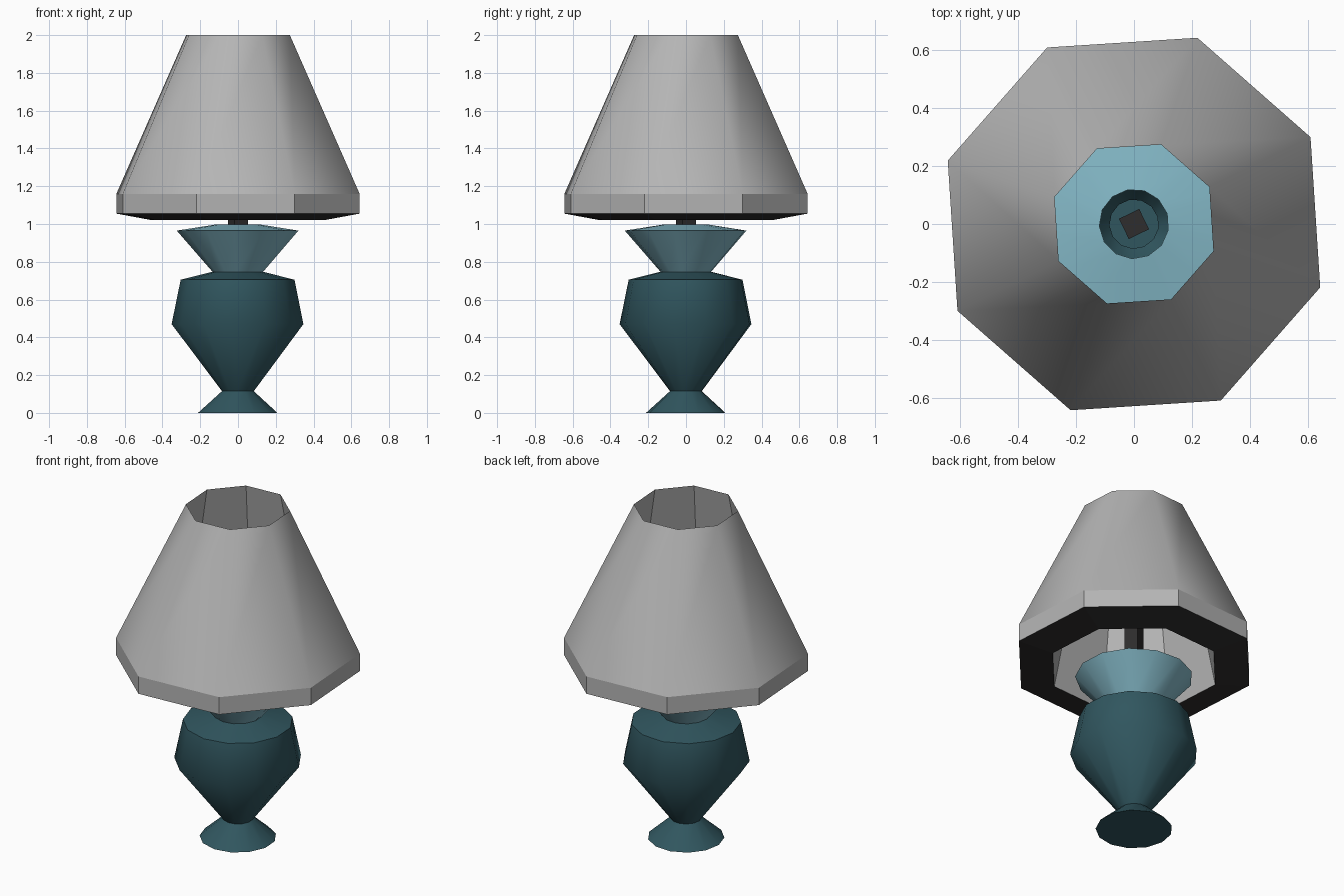
import bpy, bmesh, math

if "Cube" in bpy.data.objects:
    bpy.data.objects.remove(bpy.data.objects["Cube"])


def material(name, rgb):
    m = bpy.data.materials.new(name)
    m.diffuse_color = (*rgb, 1)
    m.use_nodes = True
    m.node_tree.nodes["Principled BSDF"].inputs["Base Color"].default_value = m.diffuse_color
    return m


GREY = material("shade grey", (0.46, 0.46, 0.46))
DARK = material("dark metal", (0.028, 0.026, 0.026))
TEAL = material("deep teal", (0.030, 0.093, 0.114))
BLUE = material("pale blue", (0.23, 0.48, 0.57))


def lathe(name, profile, sides, turn, mats, closed=False, cap_start=False, cap_end=False):
    """Spin (radius, z) points, listed bottom to top on the outside."""
    bm = bmesh.new()
    rings = []
    for r, z in profile:
        ring = []
        for i in range(sides):
            a = math.radians(turn) + 2 * math.pi * i / sides
            ring.append(bm.verts.new((r * math.cos(a), r * math.sin(a), z)))
        rings.append(ring)
    pairs = list(zip(rings, rings[1:]))
    if closed:
        pairs.append((rings[-1], rings[0]))
    for lower, upper in pairs:
        for i in range(sides):
            j = (i + 1) % sides
            bm.faces.new((lower[i], lower[j], upper[j], upper[i]))
    if cap_start:
        bm.faces.new(rings[0][::-1])
    if cap_end:
        bm.faces.new(rings[-1])
    mesh = bpy.data.meshes.new(name)
    bm.to_mesh(mesh)
    bm.free()
    for m in mats:
        mesh.materials.append(m)
    ob = bpy.data.objects.new(name, mesh)
    bpy.context.collection.objects.link(ob)
    return ob


def smooth(ob, degrees):
    bpy.ops.object.select_all(action='DESELECT')
    ob.select_set(True)
    bpy.context.view_layer.objects.active = ob
    bpy.ops.object.shade_smooth_by_angle(angle=math.radians(degrees))


# Urn-shaped body: foot, waist, belly and shoulder
body = lathe("body", [(0.212, 0), (0.085, 0.115), (0.352, 0.47), (0.304, 0.705), (0.135, 0.747)],
             13, 183.5, [TEAL], cap_start=True)
smooth(body, 55)

# Flared pale neck, open at the top
neck = lathe("neck", [(0.135, 0.747), (0.325, 0.965), (0.12, 0.997)], 13, 183.5, [BLUE])
smooth(neck, 55)

# Square pole
lathe("pole", [(0.055, 0.12), (0.055, 1.45)], 4, 71.2, [DARK], cap_start=True, cap_end=True)

# Octagonal shade: underside, brim, outer slope, inner wall
shade = lathe("shade", [(0.48, 1.02), (0.68, 1.055), (0.68, 1.16), (0.29, 2.0)],
              8, 26.2, [GREY, DARK], closed=True)
for f in shade.data.polygons:
    if f.normal.z < -0.7:           # dark underside ring
        f.material_index = 1
    f.use_smooth = f.normal.z > 0.2  # only the outer slope is smooth
